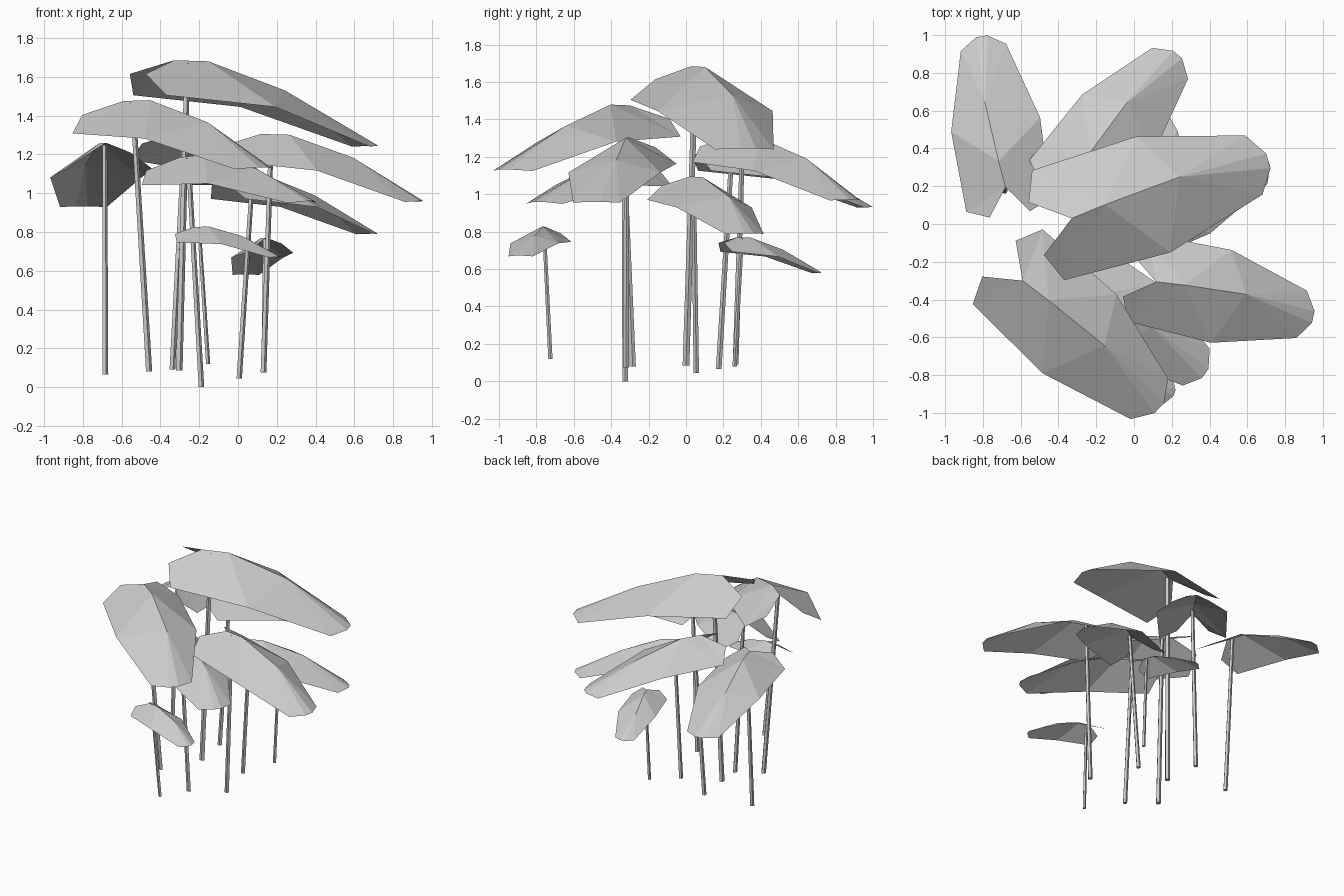
import bpy
from math import radians
from mathutils import Vector, Matrix

if "Cube" in bpy.data.objects:
    bpy.data.objects.remove(bpy.data.objects["Cube"])

# Leaf pattern: half outline (along, across, up) from back lobe to tip, and midrib
EDGE = [(-.195, .145, -.07), (-.13, .303, -.18), (.45, .32, -.24),
        (1.005, .163, -.445), (1.085, .04, -.44)]
RIB = [(0, 0, 0), (.19, .02, -.005), (.61, .05, -.155)]


def mesh_object(name, verts, faces):
    me = bpy.data.meshes.new(name)
    me.from_pydata(verts, [], faces)
    me.update()
    ob = bpy.data.objects.new(name, me)
    bpy.context.collection.objects.link(ob)
    return ob


def leaf(i, base, yaw, size, pitch):
    verts = RIB + EDGE + [(u, -v, w) for u, v, w in EDGE]
    faces = []
    for s, flip in ((3, True), (8, False)):
        half = [(0, s, s + 1), (0, s + 1, 1), (1, s + 1, s + 2), (1, s + 2, 2),
                (2, s + 2, s + 3), (2, s + 3, s + 4)]
        faces += [f[::-1] if flip else f for f in half]
    faces.append((2, 12, 7))
    m = (Matrix.Translation(base) @ Matrix.Rotation(radians(yaw), 4, 'Z')
         @ Matrix.Rotation(radians(-pitch), 4, 'Y') @ Matrix.Scale(size, 4))
    mesh_object(f"leaf_{i}", [m @ Vector(v) for v in verts], faces)
    return m @ Vector((.07, 0, -.015))


def stem(i, foot, top, r, sides=5):
    verts, faces = [], []
    for p, rad in ((Vector(foot), r), (top, r * .85)):
        for k in range(sides):
            d = Matrix.Rotation(radians(360 / sides * k), 3, 'Z') @ Vector((rad, 0, 0))
            verts.append(p + d)
    for k in range(sides):
        n = (k + 1) % sides
        faces.append((k, n, n + sides, k + sides))
    faces += [tuple(range(sides))[::-1], tuple(range(sides, 2 * sides))]
    mesh_object(f"stem_{i}", verts, faces)


# Leaf base, heading, size, lift, stem foot
PLANTS = [
    ((-.33, .03, 1.685), 16.3, 1.0, 0, (-.305, 0, .085)),
    ((-.68, .195, 1.26), 99, .745, 0, (-.685, .175, .065)),
    ((-.59, -.30, 1.475), -43, .894, 3, (-.46, -.285, .08)),
    ((.117, -.306, 1.305), -12.6, .786, 0, (.13, -.32, .075)),
    ((-.312, .262, 1.31), 49.5, .77, 0, (-.34, .265, .09)),
    ((.03, .02, 1.095), 25, .69, 0, (.005, .055, .045)),
    ((-.30, -.30, 1.185), -36, .74, 7, (-.19, -.325, 0)),
    ((-.23, -.75, .825), -18, .42, 4, (-.155, -.725, .12)),
    ((.145, .27, .77), 104, .43, 0, (.13, .26, .08)),
]
for i, (base, yaw, size, pitch, foot) in enumerate(PLANTS, 1):
    top = leaf(i, base, yaw, size, pitch)
    stem(i, foot, top, .007 + .012 * size)
